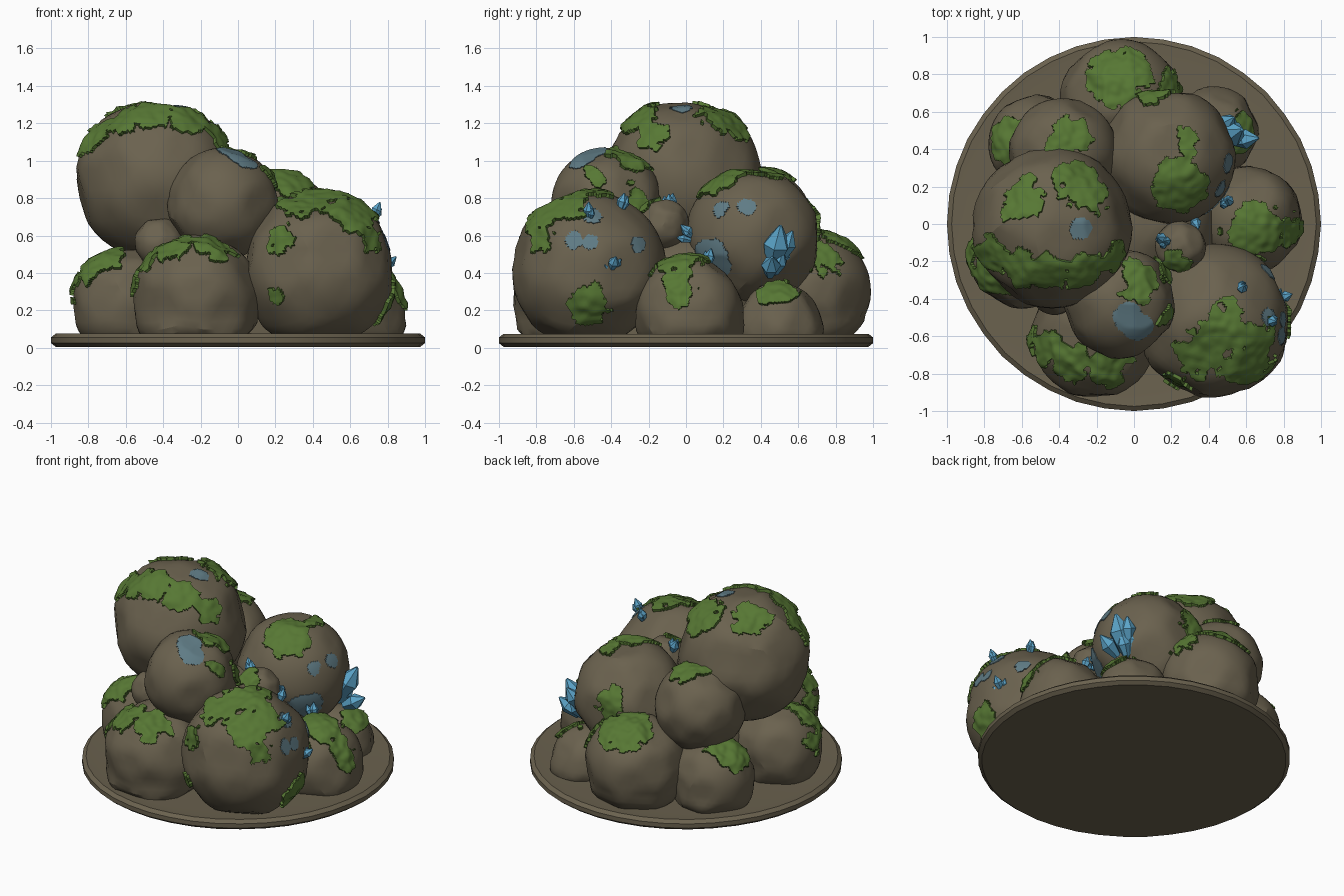
import bpy, bmesh, math, random
from mathutils import Vector, noise

if "Cube" in bpy.data.objects:
    bpy.data.objects.remove(bpy.data.objects["Cube"])

random.seed(7)

def material(name, col):
    m = bpy.data.materials.new(name)
    m.diffuse_color = (*col, 1)
    m.use_nodes = True
    m.node_tree.nodes["Principled BSDF"].inputs["Base Color"].default_value = m.diffuse_color
    return m

ROCK = material("brown_rock", (0.145, 0.121, 0.077))
MOSS = material("green_moss", (0.095, 0.187, 0.034))
CRYSTAL = material("blue_crystal", (0.105, 0.37, 0.58))
STAIN = material("blue_grey_glow", (0.115, 0.2, 0.235))

def finish(bm, name, mat, angle=None):
    me = bpy.data.meshes.new(name)
    bmesh.ops.recalc_face_normals(bm, faces=bm.faces)
    bm.to_mesh(me)
    bm.free()
    me.materials.append(mat)
    ob = bpy.data.objects.new(name, me)
    bpy.context.collection.objects.link(ob)
    if angle:
        bpy.ops.object.select_all(action='DESELECT')
        ob.select_set(True)
        bpy.context.view_layer.objects.active = ob
        bpy.ops.object.shade_smooth_by_angle(angle=math.radians(angle))

class Boulder:
    """Sphere shaved by random planes, flared where it meets the ground."""
    def __init__(self, name, x, y, z, r):
        self.name, self.c, self.r = name, Vector((x, y, z)), r
        self.planes = [(Vector([random.gauss(0, 1) for _ in range(3)]).normalized(),
                        random.uniform(0.935, 0.99)) for _ in range(38)]
        bm = bmesh.new()
        bmesh.ops.create_icosphere(bm, subdivisions=4, radius=1)
        for v in bm.verts:
            v.co = self.point(v.co.normalized())
        finish(bm, name, ROCK, 25)

    def point(self, v, lift=0.0):
        k = min([1.015] + [d / n.dot(v) for n, d in self.planes if n.dot(v) > 0.8])
        k += 0.012 * noise.noise(v * 2.5 + self.c * 5)
        p = self.c + v * (self.r * k + lift)
        if p.z < 0.17 and self.c.z < 0.5:
            f = 1 + min(0.1, 0.17 - p.z)
            p.x = self.c.x + (p.x - self.c.x) * f
            p.y = self.c.y + (p.y - self.c.y) * f
            p.z = max(p.z, 0.04)
        return p

    def direction(self, x, y, side=1):
        """Direction of the surface point seen at plan position x, y."""
        d = Vector((x - self.c.x, y - self.c.y, 0)) / self.r
        d.z = side * math.sqrt(max(0, 1 - d.length_squared))
        return d.normalized()

    def patch(self, spots, mat, thick, rough):
        """Raised skin around spots (x, y, radius); negative radius = lower half."""
        bm = bmesh.new()
        bmesh.ops.create_icosphere(bm, subdivisions=6 if self.r > 0.2 else 5, radius=1)
        dirs = [(self.direction(x, y, math.copysign(1, r)), abs(r)) for x, y, r in spots]

        def outside(f):
            q = f.calc_center_median().normalized()
            w = self.c + q * self.r
            n = rough * (noise.noise(w * 13) + 0.6 * noise.noise(w * 27))
            return all(q.angle(d) * self.r + n > rad for d, rad in dirs)

        bmesh.ops.delete(bm, geom=[f for f in bm.faces if outside(f)], context='FACES')
        edge = [e for e in bm.edges if e.is_boundary]
        ring = bmesh.ops.extrude_edge_only(bm, edges=edge)['geom']
        low = {g for g in ring if isinstance(g, bmesh.types.BMVert)}
        for v in bm.verts:
            q = v.co.normalized()
            bump = 1 + (0.5 * noise.noise((self.c + q * self.r) * 24) if mat == MOSS else 0)
            v.co = self.point(q, -0.004 if v in low else thick * bump)
        finish(bm, mat.name + "_on_" + self.name, mat, 40)

    def moss(self, *spots):
        self.patch(spots, MOSS, 0.018, 0.06)

    def stain(self, *spots):
        self.patch(spots, STAIN, 0.004, 0.015)

    def crystal(self, x, y, size=0.1, count=3, up=0.9, spread=0.6, side=1):
        """Tuft of six-sided shards growing out of the rock."""
        d = self.direction(x, y, side)
        bm = bmesh.new()
        for i in range(count):
            lean = Vector([random.uniform(-spread, spread) for _ in range(3)]) if i else Vector()
            axis = d + Vector((0, 0, up)) + lean
            rot = axis.to_track_quat('Z', 'Y')
            n = size * (1 if i == 0 else random.uniform(0.55, 0.8))
            base = self.point(d, -0.02) + lean * size * 0.3
            rings = []
            for t, s in ((0, 0.5), (0.55, 1), (1, 0.12)):
                rings.append([bm.verts.new(base + rot @ Vector(
                    (n * 0.3 * s * math.cos(a * math.tau / 6),
                     n * 0.3 * s * math.sin(a * math.tau / 6), t * n))) for a in range(6)])
            skin(bm, rings)
        finish(bm, "crystals_on_" + self.name, CRYSTAL)

def skin(bm, rings):
    """Join rings of vertices into a closed solid."""
    for lo, hi in zip(rings, rings[1:]):
        for i in range(len(lo)):
            bm.faces.new((lo[i - 1], lo[i], hi[i], hi[i - 1]))
    bm.faces.new(rings[0][::-1])
    bm.faces.new(rings[-1])

# Tall left stack
top = Boulder("top_boulder", -0.44, -0.02, 0.9, 0.425)
top.moss((-.6, .13, .13), (-.28, .2, .14), (-.76, -.17, .11), (-.62, -.24, .11),
         (-.45, -.26, .11), (-.28, -.25, .11), (-.12, -.18, .09))
top.stain((-.28, -.03, .06))

# Upper front
upper = Boulder("upper_front_boulder", -0.08, -0.42, 0.77, 0.295)
upper.moss((.03, -.3, .11), (.16, -.25, .06), (.17, -.5, .05))
upper.stain((-.03, -.5, .08), (.03, -.55, .08))

# Large front right
big = Boulder("front_right_boulder", 0.43, -0.52, 0.42, 0.41)
big.moss((.5, -.55, .13), (.34, -.7, .12), (.6, -.76, .13), (.66, -.62, .09),
         (.24, -.85, .06), (.22, -.84, -.04), (.79, -.52, -.11), (.7, -.79, .08))
big.stain((.8, -.6, .05), (.81, -.51, .045), (.72, -.26, .05), (.72, -.5, .05))
for x, y in ((.58, -.34), (.83, -.38), (.73, -.52)):
    big.crystal(x, y)

# Lower ring
front = Boulder("front_left_boulder", -0.22, -0.6, 0.27, 0.335)
front.moss((-.34, -.74, .12), (-.14, -.77, .12), (-.46, -.66, .1), (-.54, -.62, .06))
left = Boulder("left_boulder", -0.6, -0.17, 0.25, 0.28)
left.moss((-.73, -.28, .13), (-.87, -.17, .07))
back_left = Boulder("back_left_boulder", -0.51, 0.43, 0.23, 0.265)
back_left.moss((-.64, .44, .14))
back = Boulder("back_boulder", -0.07, 0.66, 0.3, 0.325)
back.moss((-.09, .79, .17), (.2, .74, .08))
right = Boulder("right_boulder", 0.61, 0.02, 0.2, 0.285)
right.moss((.65, -.04, .15), (.85, -.05, .11))
right.crystal(.51, .12)
back_right = Boulder("back_right_boulder", 0.43, 0.5, 0.13, 0.22)
back_right.moss((.57, .48, .1))

# Upper back
upper_back = Boulder("upper_back_boulder", -0.38, 0.38, 0.67, 0.29)
upper_back.moss((-.36, .46, .1))
centre = Boulder("centre_back_boulder", 0.18, 0.36, 0.59, 0.36)
centre.moss((.25, .21, .15), (.3, .43, .06), (.11, .7, .1))
centre.stain((.43, .13, -.12), (.46, .19, .045), (.5, .32, .05))
centre.crystal(.48, .47, 0.25, 7, 2, 0.75, -1)
centre.crystal(.35, -.04)

# Small fillers and hidden core
small = Boulder("small_middle_boulder", 0.25, -0.12, 0.66, 0.135)
small.moss((.25, -.2, .07))
small.crystal(.15, -.08, 0.11, 4, 1)
Boulder("small_left_boulder", -0.42, -0.35, 0.56, 0.135)
Boulder("core_boulder", 0, 0, 0.2, 0.46)

# Round base slab with a slightly uneven rounded rim
bm = bmesh.new()
rings = []
for r, z in ((.975, .005), (1, .025), (1, .055), (.975, .075), (.9, .068)):
    rings.append([])
    for i in range(40):
        d = Vector((math.cos(i * math.tau / 40), math.sin(i * math.tau / 40), 0))
        d *= r * (1 - 0.008 * abs(noise.noise(d * 3)))
        rings[-1].append(bm.verts.new((d.x, d.y, z)))
skin(bm, rings)
finish(bm, "base_slab", ROCK, 35)
